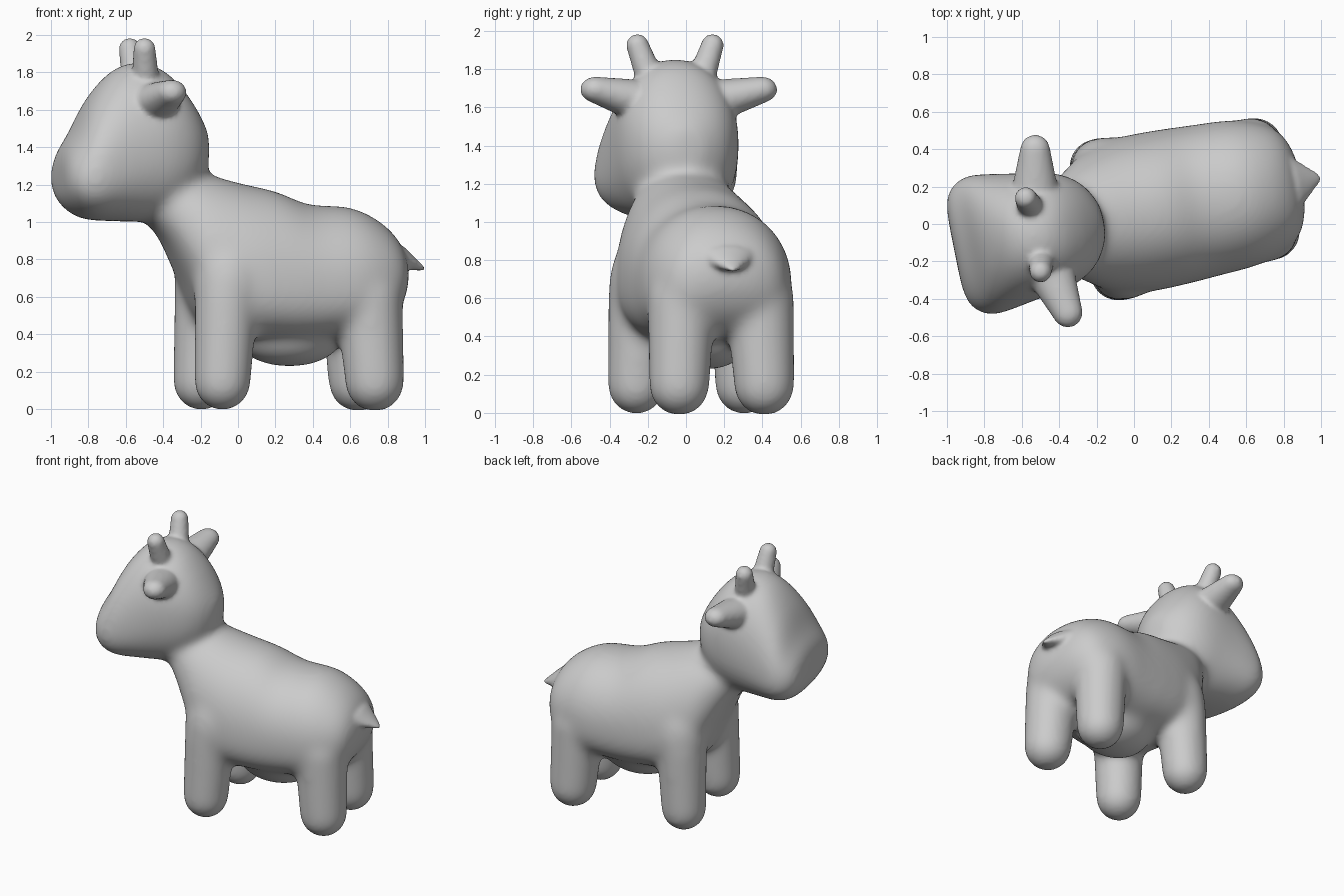
import bpy, bmesh
from math import sin, cos, pi, radians
from mathutils import Vector, Matrix

if "Cube" in bpy.data.objects:
    bpy.data.objects.remove(bpy.data.objects["Cube"])

# The animal is symmetric about its own axis, which is yawed on the grid
PLACE = Matrix.Translation((0, 0.05, 0)) @ Matrix.Rotation(radians(11.3), 4, 'Z')


def finish(bm, name):
    bmesh.ops.recalc_face_normals(bm, faces=bm.faces)
    bm.transform(PLACE)
    me = bpy.data.meshes.new(name)
    bm.to_mesh(me)
    bm.free()
    me.shade_smooth()
    ob = bpy.data.objects.new(name, me)
    bpy.context.collection.objects.link(ob)
    return ob


def fuse(ob, voxel, iterations):
    """Merge overlapping masses into one skin and soften the joins."""
    rm = ob.modifiers.new("fuse", 'REMESH')
    rm.mode, rm.voxel_size, rm.use_smooth_shade = 'VOXEL', voxel, True
    sm = ob.modifiers.new("blend", 'SMOOTH')
    sm.factor, sm.iterations = 0.5, iterations


def resample(rows, n=4):
    """Catmull-Rom interpolation of the stations."""
    out = []
    for i in range(len(rows) - 1):
        quad = [rows[max(0, min(len(rows) - 1, i + k))] for k in (-1, 0, 1, 2)]
        for j in range(n):
            t = j / n
            out.append([0.5 * (2 * b + (c - a) * t + (2 * a - 5 * b + 4 * c - d) * t * t
                               + (3 * b - a - 3 * c + d) * t ** 3)
                        for a, b, c, d in zip(*quad)])
    return out + [rows[-1]]


def loft(bm, rows, low_exp, up_exp=2.0, seg=40):
    """Rows: x, bottom z, z of widest point, top z, half width."""
    rings = []
    for x, zb, zc, zt, w in resample(rows):
        ring = []
        for k in range(seg):
            c, s = cos(2 * pi * k / seg), sin(2 * pi * k / seg)
            e = 2 / (up_exp if s > 0 else low_exp)
            y = w * abs(c) ** e * (1 if c > 0 else -1)
            h = abs(s) ** e
            ring.append(bm.verts.new((x, y, zc + h * (zt - zc) if s > 0 else zc - h * (zc - zb))))
        rings.append(ring)
    for a, b in zip(rings, rings[1:]):
        for k in range(seg):
            m = (k + 1) % seg
            bm.faces.new((a[k], a[m], b[m], b[k]))
    bm.faces.new(rings[0])
    bm.faces.new(rings[-1])


def limb(bm, p0, p1, r0, r1, flat=(1, 1, 1)):
    """Tapered capsule, optionally flattened along the world axes."""
    p0, p1 = Vector(p0), Vector(p1)
    rot = (p1 - p0).to_track_quat('Z', 'Y')
    for v in bmesh.ops.create_uvsphere(bm, u_segments=24, v_segments=16, radius=1)['verts']:
        up = v.co.z > 0.001
        d = rot @ v.co * (r1 if up else r0)
        v.co = (p1 if up else p0) + Vector(a * b for a, b in zip(d, flat))


def ball(bm, centre, radii):
    bmesh.ops.create_uvsphere(bm, u_segments=32, v_segments=20, radius=1,
                              matrix=Matrix.Translation(centre) @ Matrix.Diagonal((*radii, 1)))


bm = bmesh.new()
# Torso and neck
loft(bm, [(-.5, 1.0, 1.12, 1.25, .16), (-.41, .9, 1.07, 1.27, .24),
          (-.31, .7, .93, 1.285, .31), (-.2, .46, .76, 1.265, .38),
          (0, .38, .69, 1.21, .42), (.2, .36, .67, 1.165, .42),
          (.38, .36, .67, 1.095, .41), (.6, .39, .67, 1.08, .395),
          (.75, .43, .67, 1.015, .35), (.85, .52, .69, .925, .28),
          (.9, .62, .72, .83, .17), (.915, .68, .72, .77, .06)], 2.7, 2.1)
# Head, from muzzle to nape
loft(bm, [(-.98, 1.17, 1.24, 1.31, .20), (-.96, 1.11, 1.23, 1.39, .30),
          (-.9, 1.045, 1.23, 1.49, .36), (-.82, 1.01, 1.24, 1.655, .38),
          (-.71, 1.005, 1.28, 1.79, .365), (-.6, 1.0, 1.34, 1.85, .345),
          (-.5, 1.005, 1.40, 1.85, .33), (-.4, 1.03, 1.42, 1.805, .31),
          (-.3, 1.1, 1.41, 1.705, .265), (-.22, 1.19, 1.4, 1.585, .19),
          (-.165, 1.3, 1.39, 1.48, .08)], 2.4, 2.15)
for s in (1, -1):
    # Legs
    limb(bm, (-.142, s * .287, .143), (-.12, s * .272, .58), .155, .175)
    limb(bm, (.7, s * .227, .143), (.675, s * .21, .58), .162, .185)
    # Shoulders
    ball(bm, (-.1, s * .26, .66), (.195, .18, .28))
# Udder
ball(bm, (.28, 0, .385), (.29, .23, .16))
base = finish(bm, "base")
fuse(base, 0.02, 34)

# Take the blended body and add the finer parts to it
bm = bmesh.new()
bm.from_object(base, bpy.context.evaluated_depsgraph_get())
bm.transform(PLACE.inverted())
bpy.data.objects.remove(base)
for s in (1, -1):
    # Ears: flattened, rounded, reaching outward
    limb(bm, (-.49, s * .25, 1.645), (-.45, s * .445, 1.693), .122, .08, (1, 1, .85))
    # Horns
    limb(bm, (-.535, s * .152, 1.79), (-.55, s * .2, 1.925), .07, .06)
# Tail: a wide flat base drawn out to a point
limb(bm, (.865, 0, .81), (1.01, 0, .75), .15, .024, (.55, 1, .45))
body = finish(bm, "body_with_ears_horns_and_tail")
fuse(body, 0.014, 8)
